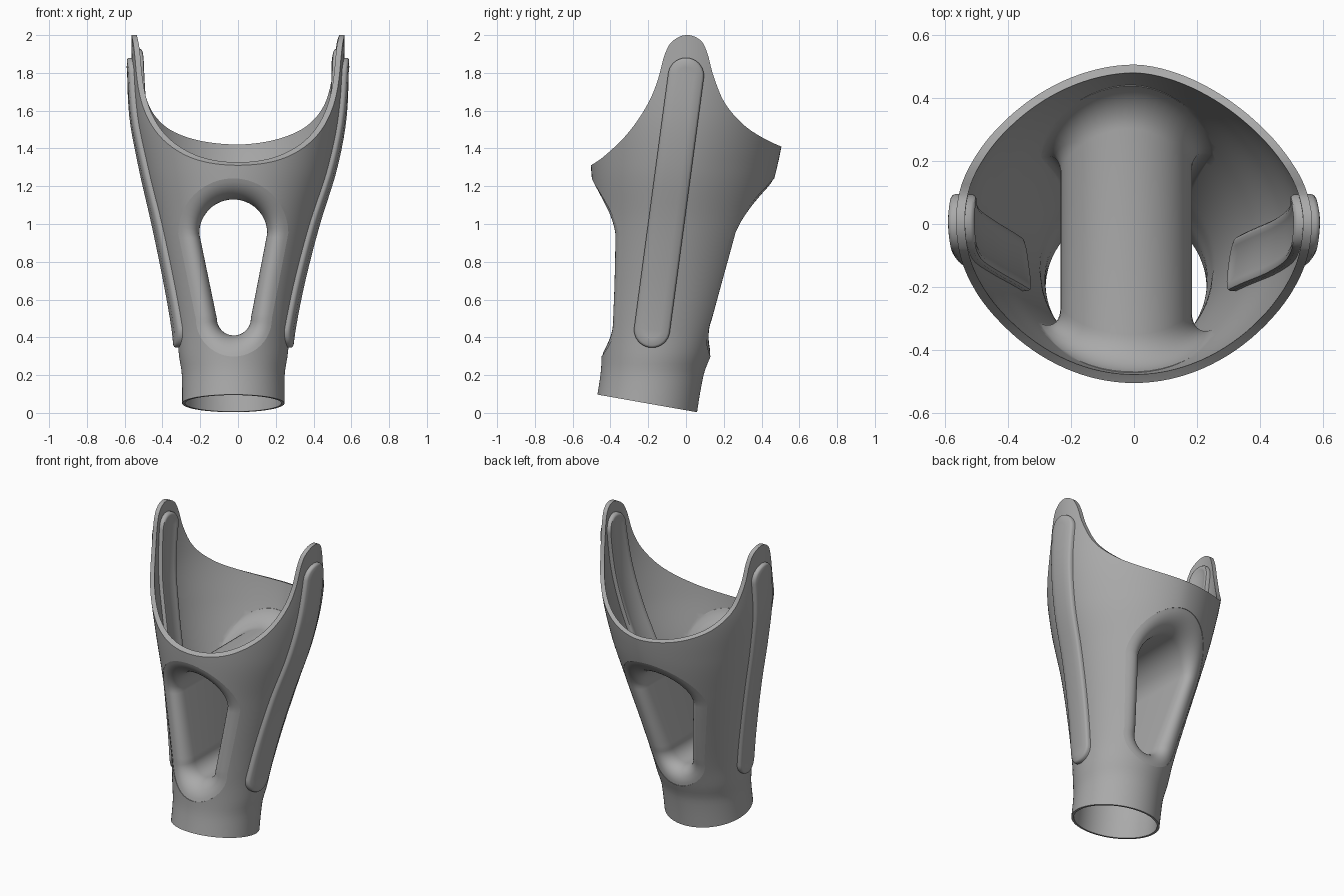
import bpy, bmesh
from math import sin, cos, pi, sqrt
from mathutils import Vector

if "Cube" in bpy.data.objects:
    bpy.data.objects.remove(bpy.data.objects["Cube"])

grey = bpy.data.materials.new("plain grey")
grey.use_nodes = True
grey.diffuse_color = (0.4, 0.4, 0.4, 1)
grey.node_tree.nodes["Principled BSDF"].inputs["Base Color"].default_value = grey.diffuse_color

# Shell sections: z, centre x, half width, front y, back y, wall
SECTIONS = [(-.1, -.025, .272, -.503, .042, .016), (.2, -.025, .272, -.453, .093, .016),
            (.3, -.025, .287, -.447, .13, .02), (.45, -.023, .303, -.45, .185, .025),
            (.7, -.02, .35, -.46, .28, .028), (1, -.012, .42, -.475, .39, .028),
            (1.3, 0, .5, -.503, .482, .028), (1.6, 0, .552, -.515, .53, .028),
            (2.1, 0, .566, -.515, .54, .028)]
# Rim height along y
RIM = [(-.6, 1.27), (-.505, 1.31), (-.42, 1.37), (-.3, 1.49), (-.2, 1.64), (-.15, 1.76),
       (-.115, 1.89), (-.08, 1.96), (0, 2), (.08, 1.97), (.115, 1.9), (.14, 1.8),
       (.2, 1.65), (.3, 1.53), (.4, 1.46), (.505, 1.41), (.6, 1.38)]


def spline(keys, x):
    """Smooth interpolation of the columns after the first."""
    i = max(k for k in range(len(keys) - 1) if k == 0 or keys[k][0] <= x)
    a, b = keys[i], keys[i + 1]
    p, q = keys[max(i - 1, 0)], keys[min(i + 2, len(keys) - 1)]
    h = b[0] - a[0]
    t = (x - a[0]) / h
    out = []
    for c in range(1, len(a)):
        m0 = (b[c] - p[c]) / (b[0] - p[0]) * h
        m1 = (q[c] - a[c]) / (q[0] - a[0]) * h
        d = b[c] - a[c]
        out.append(a[c] + t * (m0 + t * (3 * d - 2 * m0 - m1 + t * (m0 + m1 - 2 * d))))
    return out


def section(z):
    cx, rx, front, back, wall = spline(SECTIONS, z)
    return cx, (front + back) / 2, rx, (back - front) / 2, wall


def power(z, dx, dy):
    """Roundness of a section: the upper back is flatter, more so on the left."""
    if dy <= 0:
        return 2
    fade = min(1, max(0, (z - .45) / .85))
    return 2 - fade * (.28 if dx > 0 else .1)


def side_x(y, z, sign):
    cx, cy, rx, ry, _ = section(z)
    p = power(z, sign, y - cy)
    return cx + sign * rx * max(.02, 1 - abs((y - cy) / ry) ** p) ** (1 / p)


def face_y(x, z, sign):
    cx, cy, rx, ry, _ = section(z)
    p = power(z, x - cx, sign)
    return cy + sign * ry * max(.02, 1 - abs((x - cx) / rx) ** p) ** (1 / p)


def make(name, loops, ladder=False):
    """Skin a stack of equal loops and close both ends."""
    bm = bmesh.new()
    rows = [[bm.verts.new(p) for p in loop] for loop in loops]
    n = len(rows[0])
    for a, b in zip(rows, rows[1:]):
        for i in range(n):
            j = (i + 1) % n
            bm.faces.new((a[i], a[j], b[j], b[i]))
    for r in (rows[0], rows[-1]):
        if not ladder:
            bm.faces.new(r)
            continue
        for i in range(n // 2):
            quad = (r[i], r[i + 1], r[n - i - 1], r[(n - i) % n])
            bm.faces.new(list(dict.fromkeys(quad)))
    bmesh.ops.recalc_face_normals(bm, faces=bm.faces)
    mesh = bpy.data.meshes.new(name)
    bm.to_mesh(mesh)
    bm.free()
    mesh.materials.append(grey)
    ob = bpy.data.objects.new(name, mesh)
    bpy.context.collection.objects.link(ob)
    return ob


def activate(ob):
    bpy.ops.object.select_all(action='DESELECT')
    ob.select_set(True)
    bpy.context.view_layer.objects.active = ob


def boolean(ob, cutter, operation):
    activate(ob)
    mod = ob.modifiers.new("cut", 'BOOLEAN')
    mod.object, mod.operation, mod.solver = cutter, operation, 'EXACT'
    bpy.ops.object.modifier_apply(modifier=mod.name)
    bpy.data.objects.remove(cutter)


def smooth(ob):
    activate(ob)
    bpy.ops.object.shade_smooth_by_angle(angle=.7)


def stadium(low, high, r0, r1, cap=24, side=20):
    """Rounded slot outline in a plane, starting at its lowest point."""
    low, high = Vector(low), Vector(high)
    up = (high - low).normalized()
    right = Vector((up.y, -up.x))
    quarter = [pi / 2 * i / (cap // 2) for i in range(cap // 2 + 1)]
    half = [low + r0 * (right * sin(a) - up * cos(a)) for a in quarter[:-1]]
    half += [(low + right * r0).lerp(high + right * r1, i / side) for i in range(side)]
    half += [high + r1 * (right * cos(a) + up * sin(a)) for a in quarter]
    mirror = [p - 2 * right * (p - low).dot(right) for p in half[1:-1]]
    return half + mirror[::-1]


def loft(name, inner):
    loops = []
    for i in range(71):
        z = -.08 + 2.16 * i / 70 + (.01 * (i - 35) / 35 if inner else 0)
        cx, cy, rx, ry, wall = section(z)
        w = wall if inner else 0
        loop = []
        for k in range(112):
            c, s = cos(2 * pi * k / 112), sin(2 * pi * k / 112)
            p = power(z, c, s)
            r = (abs(c) ** p + abs(s) ** p) ** (-1 / p)
            loop.append((cx + (rx - w) * r * c, cy + (ry - w) * r * s, z))
        loops.append(loop)
    return make(name, loops)


def tunnel(name, flare, grow):
    """Slot running front to back, flaring out where it meets the shell."""
    r = flare - grow
    angles = [pi / 2 * (.13 + .87 * i / 10) for i in range(11)]
    steps = [(r * (1 - cos(a)), r * (1 - sin(a))) for a in angles]

    def outline(spread):
        extra = grow + spread
        return stadium((-.022, .5), (-.025, .95), .09 + extra, .18 + extra)

    def ring(depth, spread, sign):
        return [(p.x, face_y(p.x, p.y, sign) - sign * (depth + grow), p.y)
                for p in outline(spread)]
    widest = outline(steps[0][1])
    loops = [[(p.x, -.9, p.y) for p in widest]]
    loops += [ring(d, e, -1) for d, e in steps]
    loops += [ring(d, e, 1) for d, e in steps[::-1]]
    loops += [[(p.x, .9, p.y) for p in widest]]
    return make(name, loops)


def strip(name, low, high, radius, layers, sign):
    """Rounded bar that follows the side of the shell."""
    loops = []
    for inset, lift in layers:
        r = radius - inset
        loops.append([(side_x(p.x, p.y, sign) + sign * lift, p.x, p.y)
                      for p in stadium(low, high, r, r)])
    smooth(make(name, loops, ladder=True))


# Main socket: trimmed shell, hollowed around a walled tunnel
socket = loft("socket_shell", False)
outline = [(-.6, .12), (.6, -.092)]
outline += [(y, spline(RIM, y)[0]) for y in (.6 - 1.2 * i / 120 for i in range(121))]
trim = make("trim_block", [[(x, y, z) for y, z in outline] for x in (-.9, .9)])
boolean(socket, trim, 'INTERSECT')
hollow = loft("hollow_core", True)
boolean(hollow, tunnel("tunnel_wall", .14, .028), 'DIFFERENCE')
boolean(socket, hollow, 'DIFFERENCE')
boolean(socket, tunnel("tunnel_cut", .14, 0), 'DIFFERENCE')
smooth(socket)

# Side straps outside and matching rails inside
for label, sign in (("left", 1), ("right", -1)):
    strip(label + "_outer_strap", (-.18, .44), (0, 1.785), .095,
          [(0, -.012), (0, .014), (.004, .022), (.012, .026), (.05, .027)], sign)
    strip(label + "_inner_rail", (-.125, .9), (.005, 1.84), .088,
          [(0, -.012), (0, -.044), (.006, -.054), (.016, -.058), (.03, -.056), (.05, -.05)], sign)
